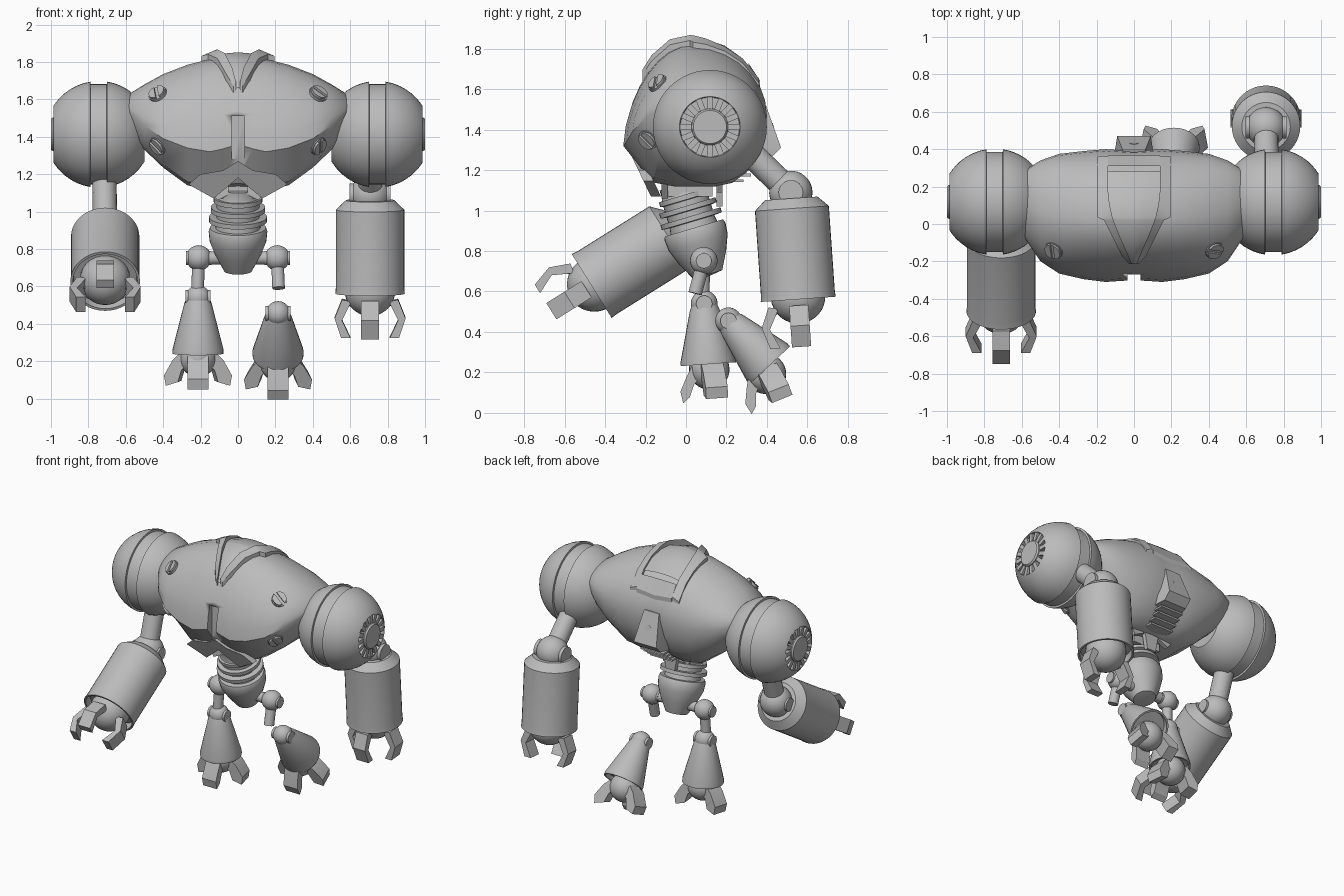
import bpy, bmesh, math
from mathutils import Vector, Matrix
from mathutils.bvhtree import BVHTree

if "Cube" in bpy.data.objects:
    bpy.data.objects.remove(bpy.data.objects["Cube"])

GREY = bpy.data.materials.new("robot_grey")
GREY.diffuse_color = (0.5, 0.5, 0.5, 1)
GREY.use_nodes = True
GREY.node_tree.nodes["Principled BSDF"].inputs["Base Color"].default_value = GREY.diffuse_color
T, I4 = Matrix.Translation, Matrix.Identity(4)


def rot(deg, axis):
    return Matrix.Rotation(math.radians(deg), 4, axis)


def finish(name, bm, M=I4, angle=32):
    bmesh.ops.remove_doubles(bm, verts=bm.verts, dist=1e-5)
    bm.transform(M)
    bmesh.ops.recalc_face_normals(bm, faces=bm.faces)
    me = bpy.data.meshes.new(name)
    bm.to_mesh(me)
    bm.free()
    me.materials.append(GREY)
    ob = bpy.data.objects.new(name, me)
    bpy.context.collection.objects.link(ob)
    bpy.ops.object.select_all(action='DESELECT')
    bpy.context.view_layer.objects.active = ob
    ob.select_set(True)
    bpy.ops.object.shade_smooth_by_angle(angle=math.radians(angle))
    return ob


def loft(name, rings, M=I4, closed=True, caps=True, angle=32):
    bm = bmesh.new()
    vs = [[bm.verts.new(p) for p in r] for r in rings]
    n = len(vs[0])
    for a, b in zip(vs, vs[1:]):
        for i in range(n if closed else n - 1):
            bm.faces.new((a[i], a[(i + 1) % n], b[(i + 1) % n], b[i]))
    if caps:
        bm.faces.new(vs[0])
        bm.faces.new(vs[-1])
    return finish(name, bm, M, angle)


def lathe(name, profile, M=I4, seg=32):
    """Revolve (radius, z) points round local z."""
    return loft(name, [[(r * math.cos(k * math.tau / seg), r * math.sin(k * math.tau / seg), z)
                        for k in range(seg)] for r, z in profile], M, caps=False)


def rod(name, p, q, r, seg=20):
    d = Vector(q) - Vector(p)
    M = T(Vector(p)) @ d.to_track_quat('Z', 'Y').to_matrix().to_4x4()
    return lathe(name, [(0, 0), (r, 0), (r, d.length), (0, d.length)], M, seg)


def ball(name, r, M):
    bm = bmesh.new()
    bmesh.ops.create_uvsphere(bm, u_segments=28, v_segments=16, radius=r)
    return finish(name, bm, M)


def prism(name, pts, y0, y1, M=I4, slope=0):
    """Extrude an (x, z) outline along local y."""
    return loft(name, [[(x, y - slope * z, z) for x, z in pts] for y in (y0, y1)], M, angle=25)


def box(name, x0, x1, y0, y1, z0, z1, M=I4):
    return prism(name, [(x0, z0), (x1, z0), (x1, z1), (x0, z1)], y0, y1, M)


# Torso: rows of x, front, back, top, bottom, chest edge height
HALF = [(0, -.30, .39, 1.825, 1.13, 1.36), (.08, -.305, .395, 1.822, 1.125, 1.335),
        (.15, -.31, .40, 1.815, 1.12, 1.32), (.27, -.295, .39, 1.785, 1.14, 1.34),
        (.40, -.265, .375, 1.735, 1.235, 1.39), (.50, -.20, .34, 1.68, 1.33, 1.46),
        (.58, -.08, .29, 1.63, 1.42, 1.53), (.62, 0, .25, 1.58, 1.45, 1.53)]


def section(x, yf, yb, zt, zb, ze):
    zm, pts = (zt + zb) / 2, []
    for k in range(8):                      # chest edge up to the crown
        t = k / 8 * math.pi / 2
        pts.append((.48 * (1 - math.cos(t)) ** .85, ze + (zt - ze) * math.sin(t)))
    for k in range(7):                      # crown down to the back
        t = k / 7 * math.pi / 2
        pts.append((.48 + .52 * math.sin(t), zm + (zt - zm) * math.cos(t)))
    for k in range(6):                      # back to the underside
        t = k / 5 * math.pi / 2
        pts.append((.65 + .35 * math.cos(t), zm - (zm - zb) * math.sin(t)))
    pts += [(.35, zb), (.2, zb + .02)]
    return [(x, yf + u * (yb - yf), z) for u, z in pts]


rows = [(-r[0], *r[1:]) for r in HALF[:0:-1]] + HALF
torso = loft("torso", [section(*r) for r in rows])
bm = bmesh.new()
bm.from_mesh(torso.data)
skin = BVHTree.FromBMesh(bm)
bm.free()
cutter = box("slot_cutter", -.035, .035, -.5, -.25, 1.22, 1.51)
cutter.hide_render = True
cutter.display_type = 'WIRE'
mod = torso.modifiers.new("chest_slot", 'BOOLEAN')
mod.object, mod.operation, mod.solver = cutter, 'DIFFERENCE', 'EXACT'


def top(x, y, up):
    hit = skin.ray_cast(Vector((x, y, 3)), Vector((0, 0, -1)))[0]
    return Vector((x, y, (hit.z if hit else 1.6) + up))


def slab(name, pairs):
    """Strip lying on the torso; each pair is two (x, y, lift) points."""
    rings = []
    for a, b in pairs:
        a, b = top(*a), top(*b)
        d = Vector((0, 0, .10))
        rings.append([a, b, b - d, a - d])
    return loft(name, rings, angle=25)


# Collar frame and hatch on top
collar = [(.36, .14, .195, .03), (.28, .14, .195, .03), (.19, .14, .195, .03), (.10, .13, .195, .04),
          (.035, .115, .195, .048), (.02, .11, .16, .05), (-.08, .07, .11, .06),
          (-.17, .03, .065, .065), (-.215, .012, .025, .06)]
for s, side in ((-1, "left"), (1, "right")):
    slab(side + "_collar", [((s * i, y, h), (s * o, y, h * .6)) for y, i, o, h in collar])
slab("collar_back", [((x, .31, .03), (x, .365, .03)) for x in (-.14, -.07, 0, .07, .14)])
hatch = [r for r in collar if r[0] < .32]
loft("hatch", [[top(x * i, y, .015 + .012 * (1 - x * x)) for x in (-1, -.5, 0, .5, 1)]
               for y, i, o, h in hatch], closed=False, caps=False, angle=40)

# Chest screws with a slot
for x in (-.43, .43):
    for z in (1.63, 1.35):
        p, n = skin.ray_cast(Vector((x, -2, z)), Vector((0, 1, 0)))[:2]
        n = n if n.y < 0 else -n
        M = T(p) @ n.to_track_quat('Y', 'Z').to_matrix().to_4x4() @ rot(35, 'Y')
        rod("screw_seat", p - n * .03, p + n * .006, .052)
        for s in (-1, 1):
            arc = [(s * (.009 + .036 * math.sin(k * math.pi / 8)), .044 * math.cos(k * math.pi / 8))
                   for k in range(9)]
            prism("screw_head", arc, -.02, .018, M)

# Back plate with bolt and slats, belly plates, tail plate
loft("back_plate", [[(-.06, .36, 1.52), (.06, .36, 1.52), (.06, .395, 1.52), (-.06, .395, 1.52)],
                    [(-.11, .34, 1.31), (.11, .34, 1.31), (.09, .47, 1.31), (-.09, .47, 1.31)],
                    [(-.11, .32, 1.25), (.11, .32, 1.25), (.09, .42, 1.26), (-.09, .42, 1.26)]])
rod("back_bolt", (0, .40, 1.40), (0, .435, 1.41), .025)
for k in range(4):
    box("back_slat", -.09, .09, .24 - .02 * k, .39 - .035 * k, 1.225 - .028 * k, 1.238 - .028 * k)
for s in (-1, 1):
    prism("belly_plate", [(s * x, z) for x, z in
          [(.265, 1.145), (.13, 1.07), (0, 1.18), (0, 1.27), (.08, 1.22), (.2, 1.20)]],
          .34, .39, slope=.48)
    prism("belly_rear_plate", [(s * x, z) for x, z in
          [(.18, 1.15), (.11, 1.06), (.05, 1.09), (.05, 1.2)]], -.12, -.09)
    prism("rear_skirt_plate", [(s * x, z) for x, z in
          [(.2, 1.18), (.14, 1.09), (.07, 1.12), (.07, 1.2)]], .15, .18)
box("waist_block", -.11, .11, -.09, .13, 1.07, 1.16)
prism("tail_plate", [(-.06, 1.16), (.06, 1.16), (.035, 1.02), (-.035, 1.02)], .15, .18)

# Waist rings and pelvis on a tilted axis
a, b = Vector((0, -.025, 1.13)), Vector((0, .11, .675))
M = T(a) @ (b - a).to_track_quat('Z', 'Y').to_matrix().to_4x4()
prof = [(0, 0), (.11, 0), (.11, .04)]
for k, r in enumerate((.13, .145, .155)):
    z = .055 + k * .055
    prof += [(.115, z), (r, z), (r, z + .025), (.115, z + .028)]
prof += [(.12, .225), (.15, .225), (.157, .245), (.152, .30), (.12, .38), (.075, .465), (0, .475)]
lathe("waist_and_pelvis", prof, M)

# Shoulders: grooved balls with a round vent
C, R = .745, .285
for s, side in ((-1, "left"), (1, "right")):
    M = T((0, .118, 1.413)) @ rot(90 * s, 'Y')
    arc = lambda z: (math.sqrt(R * R - (z - C) ** 2), z)
    inner = [arc(.50 + .2 * k / 7) for k in range(8)]
    outer = [arc(.79 + .197 * math.sin(k / 8 * math.pi / 2)) for k in range(9)]
    lathe(side + "_shoulder", [(0, .5)] + inner + [(.268, .702), (.268, .788)] + outer +
          [(.148, .985), (.146, .955), (.092, .955), (.09, .99), (.082, 1.0), (0, 1.0)], M, 48)
    for k in range(16):
        box("vent_blade", .085, .15, -.014, .014, .94, .984, M @ rot(22.5 * k, 'Z'))


def claw(name, outline, width, M, ang):
    prism(name, outline, -width / 2, width / 2, M @ rot(ang, 'Z'))


# Arms: upper rod, elbow, forearm drum, hand ball and three fingers
FINGER = [(.10, -.54), (.15, -.53), (.19, -.63), (.155, -.735), (.105, -.735), (.15, -.64)]
for side, shoulder, elbow, tilt, hub in (("left", (-.715, .08, 1.2), (-.71, -.042, .892), -58, .045),
                                         ("right", (.71, .32, 1.28), (.706, .52, 1.06), 4, .06)):
    M = T(elbow) @ rot(tilt, 'X')
    E = M @ T((0, 0, .03))
    rod(side + "_upper_arm", shoulder, E.translation, .065)
    ball(side + "_elbow", .107, E)
    lathe(side + "_elbow_hub", [(0, -.11), (hub, -.11), (hub, .11), (0, .11)], E @ rot(90, 'Y'))
    lathe(side + "_forearm", [(0, 0), (.13, 0), (.183, -.05), (.183, -.47), (.186, -.50),
                              (.172, -.50), (.168, -.45), (0, -.45)], M, 40)
    ball(side + "_hand", .135, M @ T((0, 0, -.485)))
    for ang in (0, 180, -90):
        claw(side + "_finger", FINGER, .095, M, ang)
        d = rot(ang, 'Z')
        rod(side + "_finger_pin", M @ d @ Vector((.08, 0, -.53)), M @ d @ Vector((.15, 0, -.57)), .018, 10)

# Legs: hip, thigh rod, knee, shin cone, foot ball and three toes
TOE = [(.05, -.03), (.09, .03), (.13, -.01), (.175, -.09), (.165, -.145), (.10, -.125), (.08, -.06)]
FRONT_TOE = [(.05, -.04), (.085, .02), (.115, -.03), (.15, -.10), (.14, -.158), (.105, -.13), (.08, -.07)]
for side, s, thigh_end, knee, tilt, foot, foot_tilt in (
        ("left", -1, (.08, .56), (.09, .54), 4, (.115, .215), 4),
        ("right", 1, (.045, .59), (.21, .455), 43, (.395, .193), 22)):
    hip = Vector((s * .21, .088, .752))
    rod(side + "_hip_axle", (0, .088, .752), hip, .035)
    ball(side + "_hip", .068, T(hip))
    rod(side + "_hip_hub", hip - Vector((.069, 0, 0)), hip + Vector((.069, 0, 0)), .038)
    rod(side + "_thigh", hip, (s * .217, *thigh_end), .034)
    M = T((s * .214, *knee)) @ rot(tilt, 'X')
    ball(side + "_knee", .066, M)
    lathe(side + "_knee_hub", [(0, -.068), (.04, -.068), (.04, .068), (0, .068)], M @ rot(90, 'Y'))
    lathe(side + "_shin", [(0, .0), (.06, .0), (.073, -.03), (.137, -.28), (.137, -.30),
                           (.125, -.30), (.12, -.27), (0, -.27)], M, 28)
    F = T((s * .214, *foot)) @ rot(foot_tilt, 'X')
    ball(side + "_foot", .10, F)
    for ang in (10, 170):
        claw(side + "_toe", TOE, .11, F, ang)
    claw(side + "_front_toe", FRONT_TOE, .11, F, -90)
